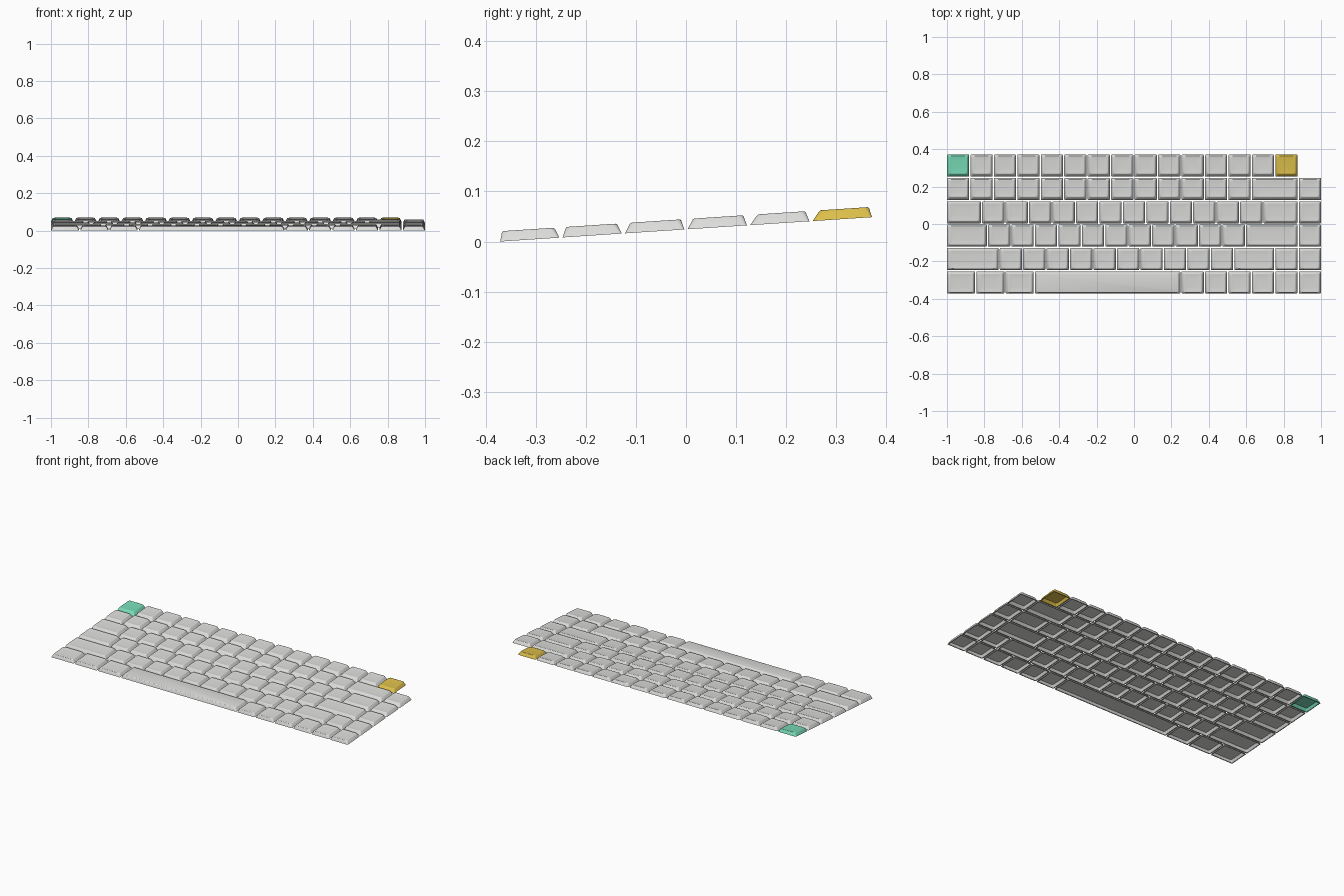
import bpy, bmesh, math

if "Cube" in bpy.data.objects:
    bpy.data.objects.remove(bpy.data.objects["Cube"])

UNIT = 0.1254      # key pitch across
PITCH = 0.1248     # row pitch
GAP = 0.0064       # space between keys
HEIGHT = 0.0205    # keycap height
SLOPE = 0.0655     # rise of the typing plane toward the back
FRONT_Y = -(6 * PITCH - GAP) / 2


def material(name, rgb):
    m = bpy.data.materials.new(name)
    m.diffuse_color = (*rgb, 1)
    m.use_nodes = True
    m.node_tree.nodes["Principled BSDF"].inputs["Base Color"].default_value = m.diffuse_color
    return m


grey = material("light_grey", (0.72, 0.72, 0.71))
teal = material("teal_green", (0.19, 0.71, 0.48))
yellow = material("mustard_yellow", (0.72, 0.52, 0.07))


def ring(bm, x0, x1, y0, y1, z, r, steps=4):
    """Rounded rectangle loop lying on the sloped typing plane."""
    verts = []
    corners = [(x1 - r, y1 - r, 0), (x0 + r, y1 - r, 90),
               (x0 + r, y0 + r, 180), (x1 - r, y0 + r, 270)]
    for cx, cy, start in corners:
        for i in range(steps + 1):
            a = math.radians(start + 90 * i / steps)
            x, y = cx + r * math.cos(a), cy + r * math.sin(a)
            verts.append(bm.verts.new((x, y, z + SLOPE * (y - FRONT_Y))))
    return verts


def keycap(name, x0, width, y0, front, back, mat, dished=True):
    """Hollow keycap: sloped walls, rounded top edge, shallow dish."""
    x1 = x0 + width * UNIT - GAP
    y1 = y0 + PITCH - GAP
    side = 0.010
    # taper amount, extra inset, height, corner radius - from inner ceiling to top
    levels = [(0.7, 0.006, 0.0150, 0.006),
              (0.0, 0.005, 0.0000, 0.004),
              (0.0, 0.000, 0.0000, 0.005),
              (0.9, 0.000, HEIGHT - 0.0025, 0.010),
              (1.0, 0.0008, HEIGHT - 0.0007, 0.011),
              (1.0, 0.0028, HEIGHT, 0.011)]
    if dished:
        levels += [(1.0, 0.008, HEIGHT - 0.0006, 0.010),
                   (1.0, 0.018, HEIGHT - 0.0014, 0.010),
                   (1.0, 0.030, HEIGHT - 0.0018, 0.008)]
    bm = bmesh.new()
    loops = [ring(bm, x0 + t * side + e, x1 - t * side - e,
                  y0 + t * front + e, y1 - t * back - e, z, r)
             for t, e, z, r in levels]
    for a, b in zip(loops, loops[1:]):
        n = len(a)
        for i in range(n):
            bm.faces.new((a[i], a[(i + 1) % n], b[(i + 1) % n], b[i]))
    bm.faces.new(loops[0])
    bm.faces.new(loops[-1])
    bmesh.ops.recalc_face_normals(bm, faces=bm.faces)
    mesh = bpy.data.meshes.new(name)
    bm.to_mesh(mesh)
    bm.free()
    mesh.materials.append(mat)
    obj = bpy.data.objects.new(name, mesh)
    bpy.context.collection.objects.link(obj)
    obj.select_set(True)
    bpy.context.view_layer.objects.active = obj


# Rows from front to back: name, key widths, front and back wall taper
rows = [("bottom_row", [1.25] * 3 + [6.25] + [1] * 6, 0.004, 0.010),
        ("shift_row", [2.25] + [1] * 10 + [1.75, 1, 1], 0.007, 0.010),
        ("home_row", [1.75] + [1] * 11 + [2.25, 1], 0.010, 0.007),
        ("upper_row", [1.5] + [1] * 12 + [1.5, 1], 0.011, 0.007),
        ("number_row", [1] * 13 + [2, 1], 0.015, 0.008),
        ("function_row", [1] * 15, 0.014, 0.006)]

for r, (row, widths, front, back) in enumerate(rows):
    x = -1.0
    for k, w in enumerate(widths):
        name, mat = f"{row}_key_{k + 1}", grey
        if w > 6:
            name = "space_bar"
        if row == "function_row" and k == 0:
            name, mat = "left_corner_key", teal
        if row == "function_row" and k == len(widths) - 1:
            name, mat = "right_end_key", yellow
        keycap(name, x, w, FRONT_Y + r * PITCH, front, back, mat, dished=w < 6)
        x += w * UNIT

bpy.ops.object.shade_smooth_by_angle(angle=math.radians(35))
